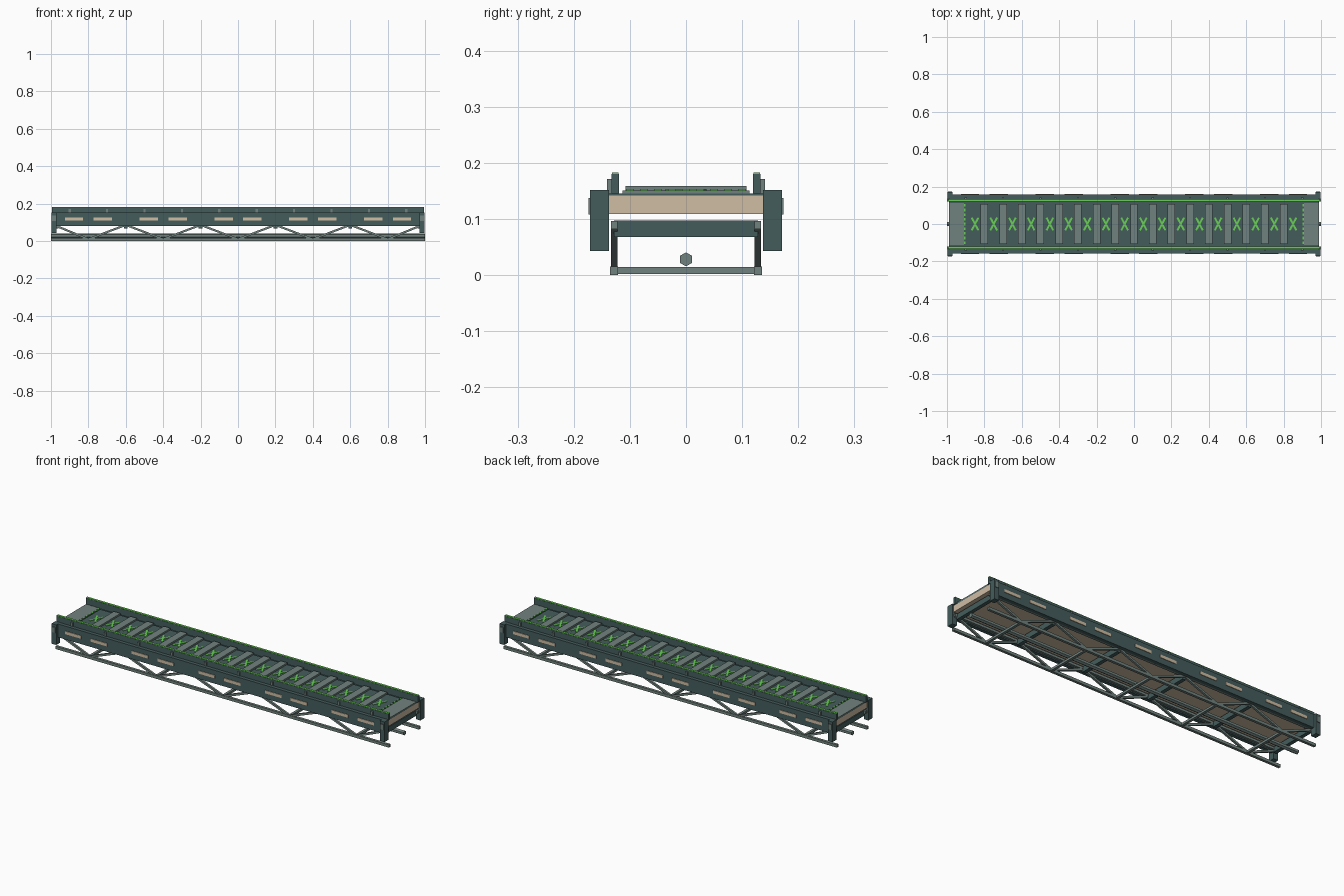
import bpy, math
from mathutils import Vector

if "Cube" in bpy.data.objects:
    bpy.data.objects.remove(bpy.data.objects["Cube"])


def material(name, r, g, b):
    m = bpy.data.materials.new(name)
    m.diffuse_color = (r, g, b, 1)
    m.use_nodes = True
    m.node_tree.nodes["Principled BSDF"].inputs["Base Color"].default_value = m.diffuse_color
    return m


DARK = material("dark_teal", .060, .108, .108)
GREY = material("steel_grey", .165, .225, .210)
BEIGE = material("beige", .62, .51, .37)
GREEN = material("bright_green", .14, .62, .09)
SIDES = (("left", 1), ("right", -1))


def finish(name, verts, faces, mat):
    me = bpy.data.meshes.new(name)
    me.from_pydata(verts, [], faces)
    me.materials.append(mat)
    ob = bpy.data.objects.new(name, me)
    bpy.context.collection.objects.link(ob)
    return ob


QUADS = [(0, 1, 3, 2), (4, 6, 7, 5), (0, 4, 5, 1), (2, 3, 7, 6), (0, 2, 6, 4), (1, 5, 7, 3)]


def boxes(name, ranges, mat):
    """One object made of axis-aligned boxes, each ((x0,x1),(y0,y1),(z0,z1))."""
    v, f = [], []
    for xr, yr, zr in ranges:
        n = len(v)
        v += [(x, y, z) for x in sorted(xr) for y in sorted(yr) for z in sorted(zr)]
        f += [tuple(i + n for i in q) for q in QUADS]
    return finish(name, v, f, mat)


def bars(name, runs, w, h, mat):
    """One object made of square bars between point pairs."""
    v, f = [], []
    for a, b in runs:
        a, b = Vector(a), Vector(b)
        d = (b - a).normalized()
        side = Vector((0, 0, 1)).cross(d).normalized() * w / 2
        up = d.cross(side).normalized() * h / 2
        n = len(v)
        v += [p + side * i + up * j for p in (a, b) for i in (-1, 1) for j in (-1, 1)]
        f += [tuple(i + n for i in q) for q in QUADS]
    return finish(name, v, f, mat)


# deck slab and walking surface
boxes("deck_slab", [((-.99, .99), (-.14, .14), (.109, .142))], BEIGE)
boxes("deck_plate", [((-.99, .99), (-.14, .14), (.142, .145))], DARK)
boxes("tread_base", [((-.90, .90), (-.105, .105), (.145, .150))], DARK)
boxes("end_pads", [((s * .91, s * .99), (-.113, .113), (.145, .151)) for s in (-1, 1)], GREY)
boxes("tread_slats", [((x - .02, x + .02), (-.108, .108), (.150, .159))
                      for x in [i * .1 - .8 for i in range(17)]], GREY)

# green cross markers between the slats
marks = []
for i in range(18):
    x = -.85 + i * .1
    for s in (-1, 1):
        marks.append(((x - .018, -s * .034, .1515), (x + .018, s * .034, .1515)))
bars("cross_markers", marks, .010, .003, GREEN)

# green dotted lines at both ends
boxes("end_dots", [((s * .902, s * .910), (y - .007, y + .007), (.150, .153))
                   for s in (-1, 1) for y in [-.1 + k * .025 for k in range(9)]], GREEN)

for side, s in SIDES:
    # kerb with green top and outside ribs
    boxes(side + "_kerb", [((-.995, .995), (s * .119, s * .133), (.145, .180))], DARK)
    boxes(side + "_kerb_strip", [((-.995, .995), (s * .120, s * .132), (.180, .183))], GREEN)
    boxes(side + "_kerb_ribs", [((x - .006, x + .006), (s * .133, s * .141), (.145, .171))
                                for x in [-.9 + k * .2 for k in range(10)]], GREY)
    # side girder with beige plates
    boxes(side + "_girder", [((-.98, .98), (s * .138, s * .157), (.080, .152))], DARK)
    boxes(side + "_girder_plates", [((x + d - .049, x + d + .049), (s * .157, s * .160), (.110, .126))
                                    for x in (-.8, -.4, 0, .4, .8) for d in (-.077, .077)], BEIGE)
    # end posts with small caps
    boxes(side + "_end_posts", [((e * .97, e * .998), (s * .137, s * .171), (.043, .152))
                                for e in (-1, 1)], DARK)
    boxes(side + "_post_caps", [((e * .974, e * .994), (s * .171, s * .174), (.108, .137))
                                for e in (-1, 1)], GREY)
    # truss chords and zigzag diagonals
    boxes(side + "_bottom_chord", [((-1, 1), (s * .121, s * .135), (0, .015))], GREY)
    boxes(side + "_top_chord", [((-.99, .99), (s * .122, s * .134), (.083, .096))], GREY)
    zig = [(-1 + k * .2, s * .128, .086 if k % 2 == 0 else .010) for k in range(11)]
    zig[0] = (-.985, s * .128, .086)
    zig[-1] = (.985, s * .128, .086)
    bars(side + "_diagonals", list(zip(zig, zig[1:])), .011, .011, GREY)

# cross members below the deck
boxes("bottom_crossbars", [((x - .007, x + .007), (-.128, .128), (.002, .014))
                           for x in (-.8, -.4, 0, .4, .8)], GREY)
boxes("top_crossbeams", [((x - .010, x + .010), (-.128, .128), (.068, .097))
                         for x in (-.97, -.6, -.2, .2, .6, .97)], DARK)

# six-sided service pipe
bpy.ops.mesh.primitive_cylinder_add(vertices=6, radius=.0125, depth=2, location=(0, 0, .028),
                                    rotation=(math.pi / 2, 0, math.pi / 2))
pipe = bpy.context.object
pipe.name = "service_pipe"
pipe.data.materials.append(GREY)
